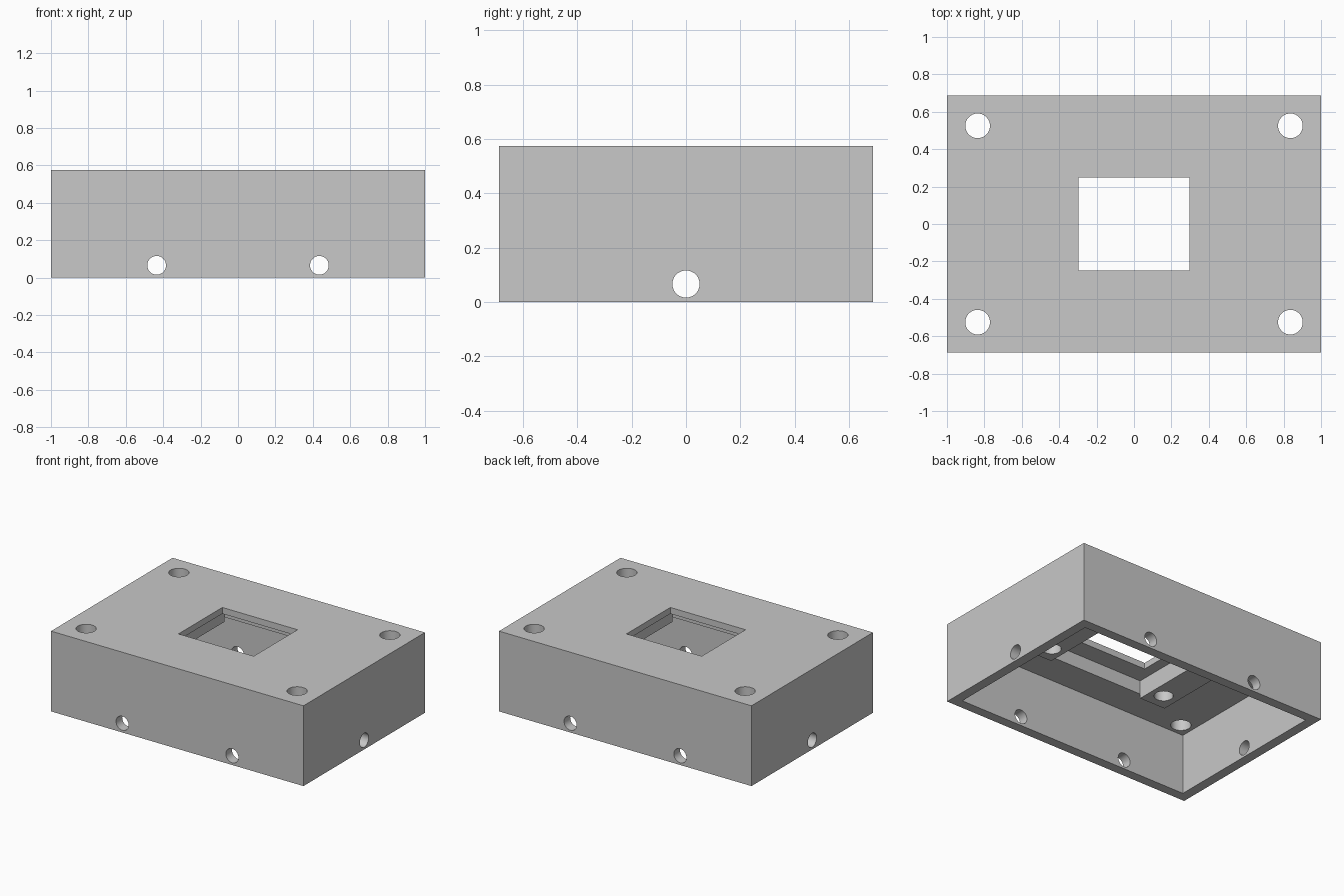
import bpy, bmesh, math
from mathutils import Matrix

if "Cube" in bpy.data.objects:
    bpy.data.objects.remove(bpy.data.objects["Cube"])

HX, HY, H = 1.0, 0.6875, 0.575     # outer half sizes and height
WALL, CEIL, LIP = 0.07, 0.432, 0.53  # wall thickness, ceiling height, underside of window lip
PAD = 0.40                           # underside of the mounting pads

grey = bpy.data.materials.new("plain_grey")
grey.diffuse_color = (0.58, 0.58, 0.58, 1)
grey.use_nodes = True
grey.node_tree.nodes["Principled BSDF"].inputs["Base Color"].default_value = grey.diffuse_color


def make_object(name, bm):
    mesh = bpy.data.meshes.new(name)
    bm.to_mesh(mesh)
    bm.free()
    mesh.materials.append(grey)
    ob = bpy.data.objects.new(name, mesh)
    bpy.context.scene.collection.objects.link(ob)
    return ob


def box(name, x0, x1, y0, y1, z0, z1):
    bm = bmesh.new()
    m = Matrix.Translation(((x0 + x1) / 2, (y0 + y1) / 2, (z0 + z1) / 2))
    m = m @ Matrix.Diagonal((x1 - x0, y1 - y0, z1 - z0, 1))
    bmesh.ops.create_cube(bm, size=1, matrix=m)
    return make_object(name, bm)


def cylinder(name, centre, radius, length, axis="Z"):
    bm = bmesh.new()
    rot = {"Z": Matrix.Identity(4),
           "X": Matrix.Rotation(math.pi / 2, 4, "Y"),
           "Y": Matrix.Rotation(math.pi / 2, 4, "X")}[axis]
    bmesh.ops.create_cone(bm, cap_ends=True, segments=48, radius1=radius, radius2=radius,
                          depth=length, matrix=Matrix.Translation(centre) @ rot)
    return make_object(name, bm)


def combine(target, tool, operation):
    # Apply a boolean to the target and discard the tool
    mod = target.modifiers.new(tool.name, "BOOLEAN")
    mod.operation, mod.solver, mod.object = operation, "EXACT", tool
    bpy.context.view_layer.update()
    deps = bpy.context.evaluated_depsgraph_get()
    mesh = bpy.data.meshes.new_from_object(target.evaluated_get(deps))
    target.modifiers.clear()
    target.data = mesh
    bpy.data.objects.remove(tool)


def cut(target, tool):
    combine(target, tool, "DIFFERENCE")


# Enclosure shell, open underneath
body = box("enclosure_lid", -HX, HX, -HY, HY, 0, H)
cut(body, box("cavity", -HX + WALL, HX - WALL, -HY + WALL, HY - WALL, -0.1, CEIL))

# Low mounting pads either side of the pocket
for s in (-1, 1):
    a, b = sorted((s * 0.3, s * 0.58))
    combine(body, box("mounting_pad", a, b, -0.385, 0.385, PAD, CEIL + 0.05), "UNION")

# Stepped pocket and window
cut(body, box("pocket", -0.375, 0.375, -0.385, 0.385, 0.3, LIP))
cut(body, box("window", -0.298, 0.298, -0.248, 0.248, 0.5, H + 0.1))

# Corner screw holes and blind pad holes
for sx in (-1, 1):
    for sy in (-1, 1):
        cut(body, cylinder("corner_hole", (sx * 0.836, sy * 0.525, 0.5), 0.066, 0.5))
        cut(body, cylinder("pad_hole", (sx * 0.472, sy * 0.265, 0.43), 0.062, 0.2))

# Side wall holes, straight through both walls
for sx in (-1, 1):
    cut(body, cylinder("long_wall_hole", (sx * 0.435, 0, 0.066), 0.05, 2, "Y"))
cut(body, cylinder("short_wall_hole", (0, 0, 0.066), 0.05, 3, "X"))

# Smooth hole walls, sharp box edges
body.data.name = "enclosure_lid"
bpy.context.view_layer.objects.active = body
body.select_set(True)
bpy.ops.object.shade_smooth_by_angle(angle=math.radians(30))
